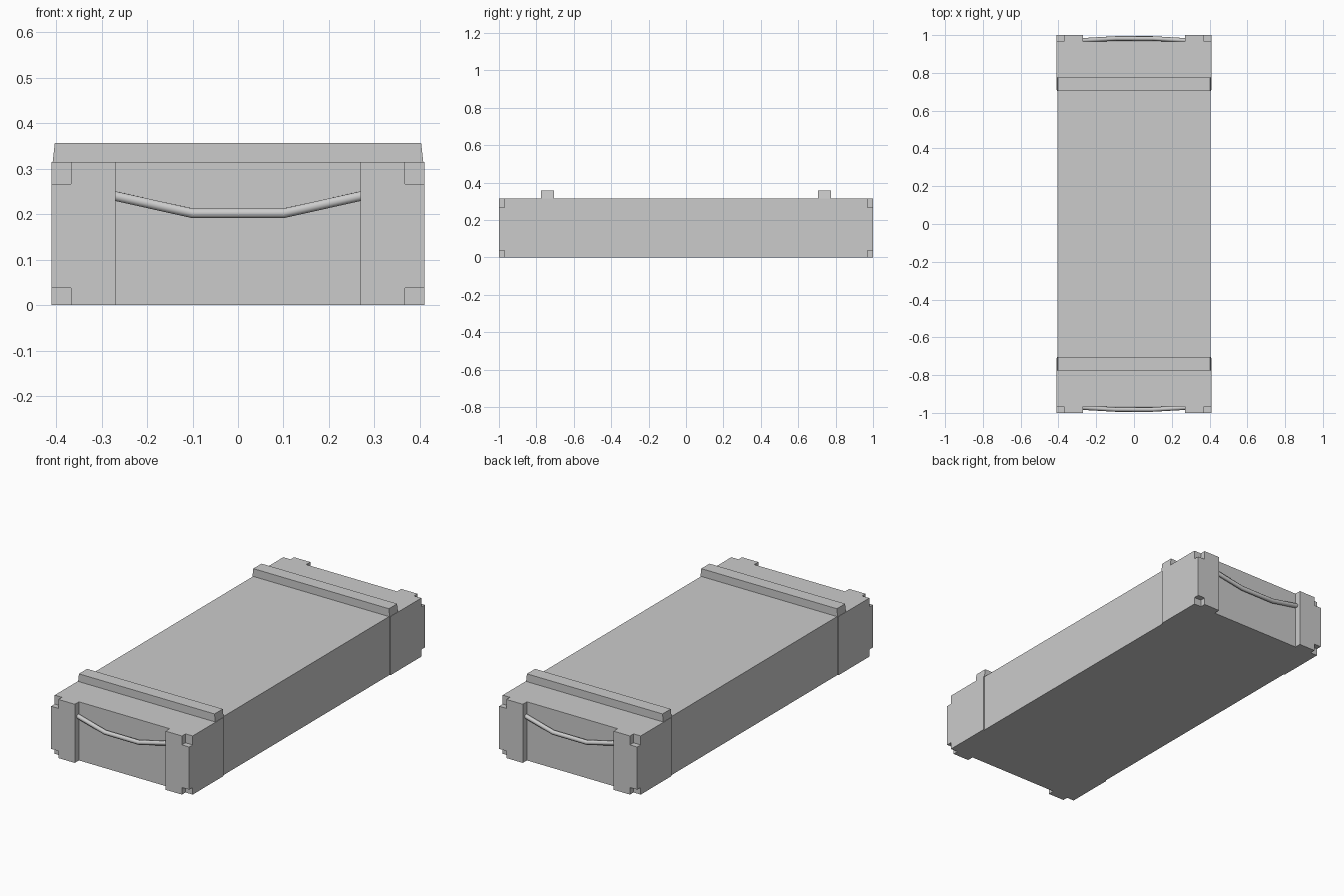
import bpy, bmesh
from mathutils import Vector

if "Cube" in bpy.data.objects:
    bpy.data.objects.remove(bpy.data.objects["Cube"])

HX, HY, H = 0.41, 1.0, 0.315


def finish(name, bm):
    bmesh.ops.recalc_face_normals(bm, faces=bm.faces[:])
    me = bpy.data.meshes.new(name)
    bm.to_mesh(me)
    bm.free()
    ob = bpy.data.objects.new(name, me)
    bpy.context.collection.objects.link(ob)
    return ob


def extrude(bm, pts, vec):
    face = bm.faces.new([bm.verts.new(p) for p in pts])
    res = bmesh.ops.extrude_face_region(bm, geom=[face])
    moved = [g for g in res["geom"] if isinstance(g, bmesh.types.BMVert)]
    bmesh.ops.translate(bm, verts=moved, vec=vec)


def add_box(bm, lo, hi):
    x0, y0, z0 = lo
    x1, y1, z1 = hi
    extrude(bm, [(x0, y0, z0), (x1, y0, z0), (x1, y1, z0), (x0, y1, z0)], (0, 0, z1 - z0))


# Crate: plan outline with wider end blocks and recessed end panels
quarter = [(0.404, 0.71), (HX, 0.71), (HX, HY), (0.27, HY), (0.27, 0.965)]
outline = quarter + [(-x, y) for x, y in reversed(quarter)]
outline += [(-x, -y) for x, y in outline]
bm = bmesh.new()
extrude(bm, [(x, y, 0) for x, y in outline], (0, 0, H))
crate = finish("crate_body", bm)

# Small notches in all eight corners
bm = bmesh.new()
for sx in (-1, 1):
    for sy in (-1, 1):
        for z0, z1 in ((-0.1, 0.038), (0.267, H + 0.1)):
            xs = sorted((sx * 0.367, sx * 0.5))
            ys = sorted((sy * 0.97, sy * 1.1))
            add_box(bm, (xs[0], ys[0], z0), (xs[1], ys[1], z1))
cutter = finish("corner_cutter", bm)
cutter.hide_render = True
mod = crate.modifiers.new("corner_notches", "BOOLEAN")
mod.operation = "DIFFERENCE"
mod.solver = "EXACT"
mod.object = cutter
bpy.context.view_layer.objects.active = crate
crate.select_set(True)
bpy.ops.object.modifier_apply(modifier=mod.name)
bpy.data.objects.remove(cutter)

for side, s in (("front", -1), ("back", 1)):
    # Raised cleat across the lid, slightly tapered
    bm = bmesh.new()
    y0 = s * 0.74 - 0.035
    extrude(bm, [(-0.408, y0, H - 0.003), (0.408, y0, H - 0.003),
                 (0.403, y0, 0.357), (-0.403, y0, 0.357)], (0, 0.07, 0))
    finish(side + "_cleat", bm)

    # Sagging handle between the end posts
    cu = bpy.data.curves.new(side + "_handle", "CURVE")
    cu.dimensions = "3D"
    cu.bevel_depth = 0.012
    cu.bevel_resolution = 1
    cu.use_fill_caps = True
    path = [(-0.275, 0.972, 0.241), (-0.1, 0.982, 0.202),
            (0.1, 0.982, 0.202), (0.275, 0.972, 0.241)]
    sp = cu.splines.new("POLY")
    sp.points.add(len(path) - 1)
    for p, (x, y, z) in zip(sp.points, path):
        p.co = (x, s * y, z, 1)
    sp.use_smooth = True
    bpy.context.collection.objects.link(bpy.data.objects.new(side + "_handle", cu))
